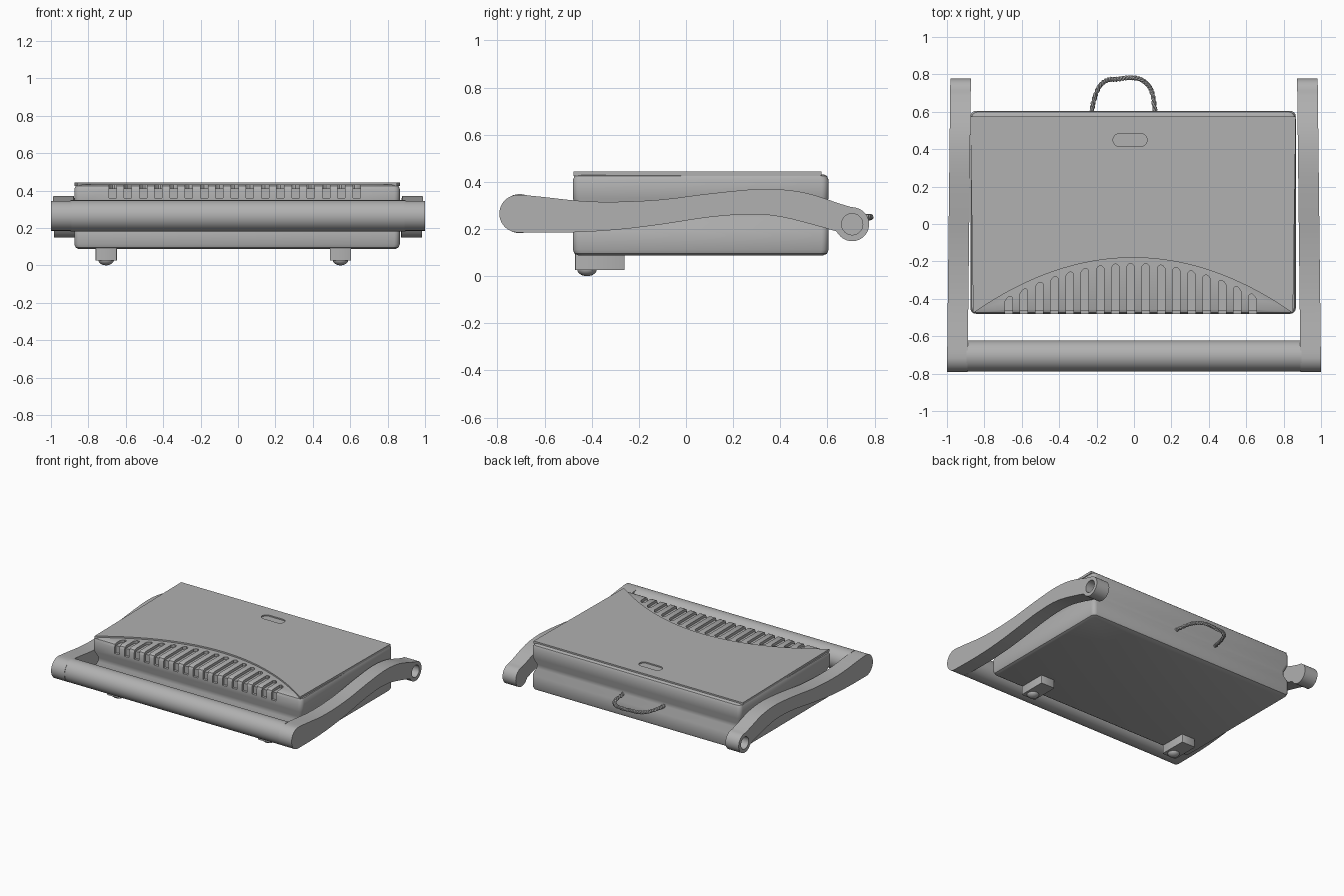
import bpy, bmesh, math
from mathutils import Vector

cube = bpy.data.objects.get("Cube")
if cube:
    bpy.data.objects.remove(cube, do_unlink=True)

grey = bpy.data.materials.new("warm_grey")
grey.use_nodes = True
grey.diffuse_color = (0.44, 0.44, 0.44, 1)
grey.node_tree.nodes["Principled BSDF"].inputs["Base Color"].default_value = (0.44, 0.44, 0.44, 1)


def activate(ob):
    bpy.ops.object.select_all(action='DESELECT')
    ob.select_set(True)
    bpy.context.view_layer.objects.active = ob


def finish(name, bm):
    bmesh.ops.recalc_face_normals(bm, faces=bm.faces)
    me = bpy.data.meshes.new(name)
    bm.to_mesh(me)
    bm.free()
    me.materials.append(grey)
    ob = bpy.data.objects.new(name, me)
    bpy.context.collection.objects.link(ob)
    return ob


def smooth(ob, angle=32):
    activate(ob)
    bpy.ops.object.shade_smooth_by_angle(angle=math.radians(angle))


def loft(bm, rings):
    """Closed skin through equal-length rings of points."""
    rows = [[bm.verts.new(p) for p in ring] for ring in rings]
    n = len(rows[0])
    for a, b in zip(rows, rows[1:]):
        for i in range(n):
            j = (i + 1) % n
            bm.faces.new((a[i], a[j], b[j], b[i]))
    bm.faces.new(rows[0][::-1])
    bm.faces.new(rows[-1])


def prism(bm, outline, lo, hi, axis='z'):
    place = (lambda p, h: (p[0], p[1], h)) if axis == 'z' else (lambda p, h: (h, p[0], p[1]))
    loft(bm, [[place(p, h) for p in outline] for h in (lo, hi)])


def arc(cx, cy, r, start, end, n):
    angles = [math.radians(start + (end - start) * i / n) for i in range(n + 1)]
    return [(cx + r * math.cos(a), cy + r * math.sin(a)) for a in angles]


def circle(cx, cy, r, n=40):
    return arc(cx, cy, r, 0, 360, n)[:-1]


def rounded_rect(x0, x1, y0, y1, r, n=4):
    return (arc(x1 - r, y1 - r, r, 0, 90, n) + arc(x0 + r, y1 - r, r, 90, 180, n)
            + arc(x0 + r, y0 + r, r, 180, 270, n) + arc(x1 - r, y0 + r, r, 270, 360, n))


def cut(ob, bm):
    cutter = finish("cutter", bm)
    cutter.hide_render = True
    mod = ob.modifiers.new("cut", 'BOOLEAN')
    mod.operation, mod.object, mod.solver = 'DIFFERENCE', cutter, 'EXACT'
    activate(ob)
    bpy.ops.object.modifier_apply(modifier=mod.name)
    bpy.data.objects.remove(cutter, do_unlink=True)


def spline(pts, steps):
    """Catmull-Rom samples through the points."""
    p = [Vector(q) for q in pts]
    p = [2 * p[0] - p[1]] + p + [2 * p[-1] - p[-2]]
    out = []
    for a, b, c, d in zip(p, p[1:], p[2:], p[3:]):
        for i in range(steps):
            t = i / steps
            out.append(0.5 * (2 * b + (c - a) * t + (2 * a - 5 * b + 4 * c - d) * t * t
                              + (3 * b - a - 3 * c + d) * t ** 3))
    return out + [p[-2]]


# Body with rounded rims and a waist groove
MID = -0.005
bm = bmesh.new()
sections = [(0.022, 0.088), (0.007, 0.095), (0, 0.112), (0, 0.2), (0.02, 0.25), (0.02, 0.28),
            (0, 0.33), (0, 0.408), (0.007, 0.425), (0.022, 0.432)]
loft(bm, [[(x, y, z) for x, y in rounded_rect(MID - 0.87 + d, MID + 0.87 - d, -0.48 + d, 0.605 - d, 0.03)]
          for d, z in sections])
body = finish("body", bm)


# Curved front edge of the lid plate, also followed by the vents
def lid_edge(x):
    return -0.18 - 0.30 * ((x - MID) / 0.86) ** 2


# Vent slots over the front rim
top_slots, front_slots = bmesh.new(), bmesh.new()
for i in range(17):
    x = -0.67 + 0.0815 * i
    w = 0.02
    end = [(x + s * w, lid_edge(x + s * w) - 0.03 - 0.015 * s * s) for s in (1, 0.5, 0, -0.5, -1)]
    prism(top_slots, [(x - w, -0.6), (x + w, -0.6)] + end, 0.412, 0.6)
    prism(front_slots, [(x - w, -0.6), (x + w, -0.6), (x + w, -0.462), (x - w, -0.462)], 0.36, 0.6)
cut(body, top_slots)
cut(body, front_slots)
smooth(body)

# Lid plate with curved front and a recessed oval
bm = bmesh.new()
front = [(MID + 0.855 * t / 16, lid_edge(MID + 0.855 * t / 16)) for t in range(-16, 17)]
prism(bm, front + [(MID + 0.87, 0.575), (MID - 0.87, 0.575)], 0.425, 0.443)
lid = finish("lid_plate", bm)
bm = bmesh.new()
prism(bm, rounded_rect(-0.112, 0.07, 0.415, 0.483, 0.0339, 8), 0.434, 0.5)
cut(lid, bm)
smooth(lid)

# Curved side arms with hinge eyes
top = spline([(-0.69, 0.344), (-0.6, 0.335), (-0.45, 0.319), (-0.3, 0.315), (-0.1, 0.325), (0.1, 0.35),
              (0.33, 0.37), (0.5, 0.355), (0.65, 0.308), (0.7, 0.293)], 3)
low = spline([(0.637, 0.19), (0.55, 0.215), (0.4, 0.252), (0.27, 0.262), (0.1, 0.25), (-0.1, 0.22),
              (-0.3, 0.196), (-0.5, 0.185), (-0.69, 0.185)], 3)
outline = ([tuple(p) for p in top] + arc(0.705, 0.22, 0.072, 80, -145, 20)
           + [tuple(p) for p in low] + arc(-0.712, 0.265, 0.08, 265, 95, 18))
bm = bmesh.new()
prism(bm, outline, 0.89, 1.0, 'x')
arm = finish("left_arm", bm)
bm = bmesh.new()
prism(bm, circle(0.705, 0.22, 0.045), 0.94, 1.2, 'x')
cut(arm, bm)
for v in arm.data.vertices:
    v.co.x -= 0.018 * (v.co.y + 0.79) / 1.57
smooth(arm)

right = bmesh.new()
right.from_mesh(arm.data)
for v in right.verts:
    v.co.x *= -1
smooth(finish("right_arm", right))

# Front grip bar
bm = bmesh.new()
prism(bm, circle(-0.705, 0.265, 0.083), -0.895, 0.895, 'x')
smooth(finish("grip_bar", bm))

# Front feet: block plus domed pad
for name, x in (("right_foot", -0.705), ("left_foot", 0.548)):
    bm = bmesh.new()
    prism(bm, rounded_rect(x - 0.057, x + 0.057, -0.47, -0.26, 0.006, 2), 0.026, 0.1)
    foot = finish(name, bm)
    smooth(foot)
    bm = bmesh.new()
    bmesh.ops.create_uvsphere(bm, u_segments=24, v_segments=12, radius=0.042)
    for v in bm.verts:
        v.co = (v.co.x + x, v.co.y - 0.42, v.co.z * 0.72 + 0.03)
    smooth(finish(name + "_pad", bm))

# Twisted cord loop at the back
path = spline([(-0.23, 0.575, 0.25), (-0.215, 0.66, 0.25), (-0.185, 0.735, 0.25), (-0.14, 0.77, 0.25),
               (-0.09, 0.774, 0.25), (-0.03, 0.782, 0.25), (0.03, 0.775, 0.25), (0.075, 0.743, 0.25),
               (0.1, 0.69, 0.25), (0.116, 0.575, 0.25)], 14)
for k, name in enumerate(("cord_strand_a", "cord_strand_b")):
    cu = bpy.data.curves.new(name, 'CURVE')
    cu.dimensions, cu.bevel_depth, cu.bevel_resolution = '3D', 0.008, 1
    cu.use_fill_caps = True
    sp = cu.splines.new('POLY')
    sp.points.add(len(path) - 1)
    for i, p in enumerate(path):
        tangent = (path[min(i + 1, len(path) - 1)] - path[max(i - 1, 0)]).normalized()
        side = tangent.cross(Vector((0, 0, 1)))
        a = i * 0.8 + k * math.pi
        q = p + 0.006 * (side * math.cos(a) + Vector((0, 0, 1)) * math.sin(a))
        sp.points[i].co = (*q, 1)
    cu.materials.append(grey)
    ob = bpy.data.objects.new(name, cu)
    bpy.context.collection.objects.link(ob)
    activate(ob)
    bpy.ops.object.convert(target='MESH')
    smooth(bpy.context.view_layer.objects.active)
